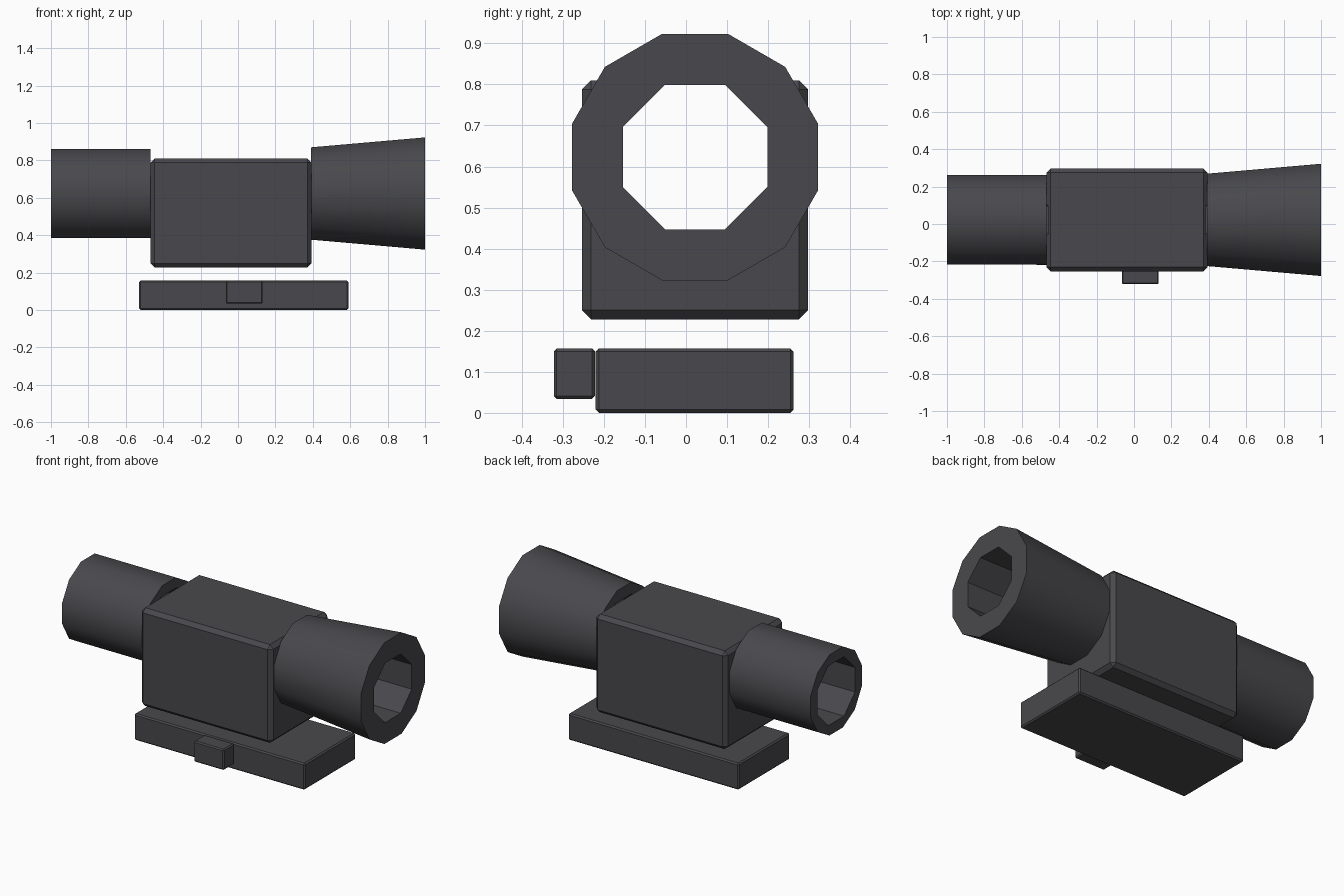
import bpy
import bmesh
from math import radians, cos, pi
from mathutils import Matrix

cube = bpy.data.objects.get("Cube")
if cube:
    bpy.data.objects.remove(cube, do_unlink=True)

# Single dark grey finish
grey = bpy.data.materials.new("dark_grey")
grey.use_nodes = True
colour = (0.066, 0.064, 0.072, 1)
grey.diffuse_color = colour
grey.node_tree.nodes["Principled BSDF"].inputs["Base Color"].default_value = colour

AXIS_Y, AXIS_Z = 0.022, 0.623


def make_object(name, bm):
    bmesh.ops.recalc_face_normals(bm, faces=bm.faces[:])
    mesh = bpy.data.meshes.new(name)
    bm.to_mesh(mesh)
    bm.free()
    mesh.materials.append(grey)
    obj = bpy.data.objects.new(name, mesh)
    bpy.context.collection.objects.link(obj)
    return obj


def block(name, low, high, bevel):
    """Chamfered box between two corners."""
    bm = bmesh.new()
    bmesh.ops.create_cube(bm, size=1)
    for v in bm.verts:
        v.co = [l if c < 0 else h for c, l, h in zip(v.co, low, high)]
    bmesh.ops.bevel(bm, geom=bm.edges[:], offset=bevel, segments=1,
                    affect='EDGES', profile=0.5)
    return make_object(name, bm)


def barrel(name, sides, x0, x1, a0, a1):
    """Flat-topped prism or taper along x; a0 and a1 are distances to the flats."""
    bm = bmesh.new()
    k = cos(pi / sides)
    place = (Matrix.Translation(((x0 + x1) / 2, AXIS_Y, AXIS_Z))
             @ Matrix.Rotation(pi / 2, 4, 'Y')
             @ Matrix.Rotation(pi / sides, 4, 'Z'))
    bmesh.ops.create_cone(bm, cap_ends=True, segments=sides, radius1=a0 / k,
                          radius2=a1 / k, depth=x1 - x0, matrix=place)
    return make_object(name, bm)


# Sight body and its two tubes
housing = block("housing", (-0.468, -0.253, 0.228), (0.393, 0.297, 0.81), 0.022)
eyepiece = barrel("eyepiece_tube", 12, -1, -0.468, 0.239, 0.239)
objective = barrel("objective_tube", 12, 0.391, 1, 0.247, 0.3)

# Mounting plate and side button
plate = block("mounting_plate", (-0.528, -0.22, 0), (0.59, 0.262, 0.157), 0.008)
button = block("side_button", (-0.065, -0.322, 0.034), (0.132, -0.222, 0.157), 0.007)

# Octagonal bore running right through
bore = barrel("bore_cutter", 8, -1.2, 1.2, 0.176, 0.176)
bore.hide_render = True
for obj in (housing, eyepiece, objective):
    mod = obj.modifiers.new("bore", 'BOOLEAN')
    mod.operation = 'DIFFERENCE'
    mod.solver = 'EXACT'
    mod.object = bore
    bpy.context.view_layer.objects.active = obj
    bpy.ops.object.modifier_apply(modifier=mod.name)
bpy.data.objects.remove(bore, do_unlink=True)

# Smooth the round tubes, keeping their rims and bore crisp
bpy.ops.object.select_all(action='DESELECT')
for obj in (eyepiece, objective):
    obj.select_set(True)
bpy.context.view_layer.objects.active = objective
bpy.ops.object.shade_smooth_by_angle(angle=radians(31))
